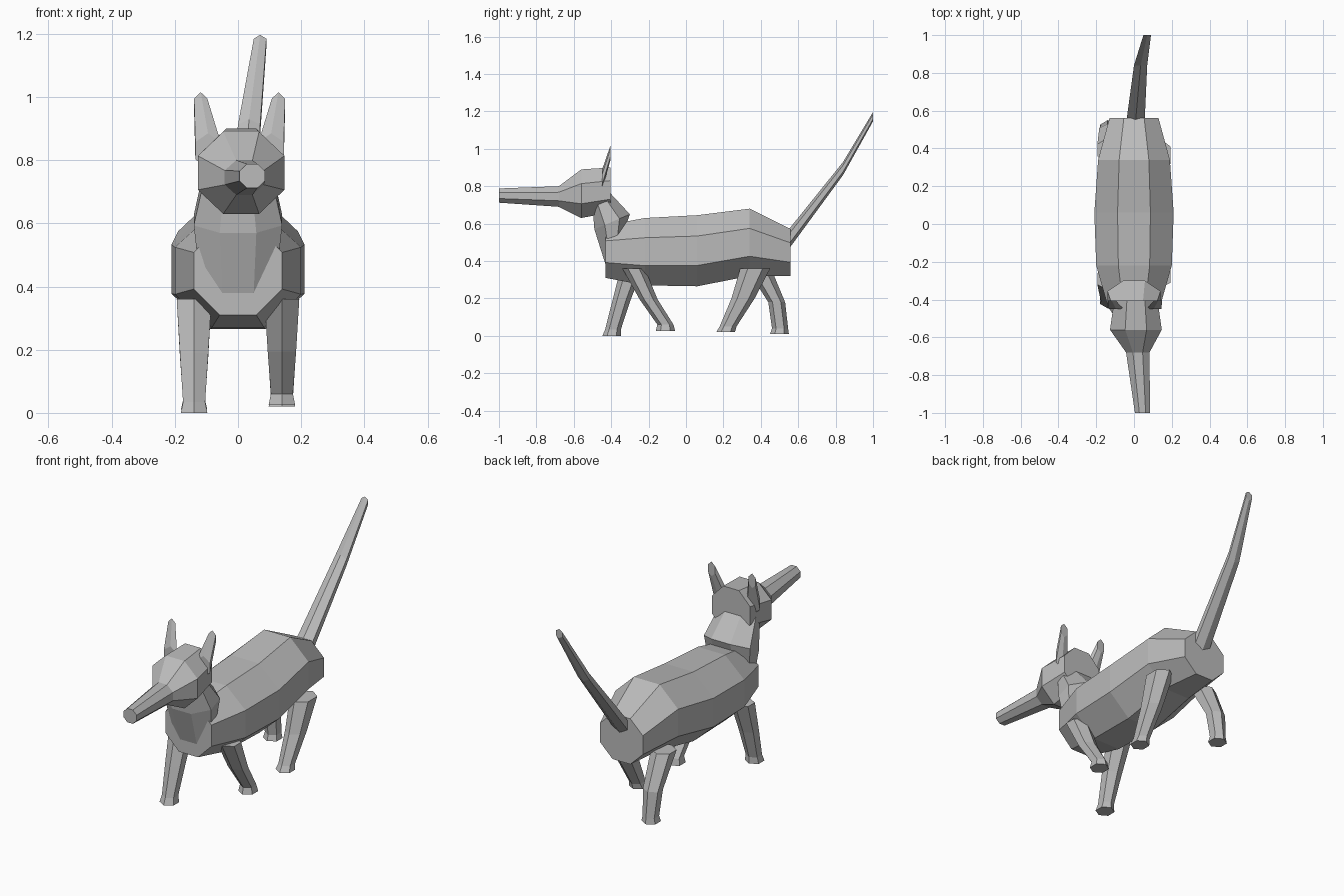
import bpy, bmesh, math

cube = bpy.data.objects.get("Cube")
if cube:
    bpy.data.objects.remove(cube)

grey = bpy.data.materials.new("plain grey")
grey.use_nodes = True
COLOUR = (0.5, 0.5, 0.5, 1)
grey.diffuse_color = COLOUR
grey.node_tree.nodes["Principled BSDF"].inputs["Base Color"].default_value = COLOUR


def loft(name, rings, sides):
    """Skin rings of (x, y, z, half width, lean y, lean z): the second half axis is (0, lean y, lean z)."""
    bm = bmesh.new()
    loops = []
    step = math.tau / sides
    # octagons rest on a flat side, hexagons on a corner
    phase = step / 2 if sides == 8 else math.pi / 2
    u_scale = 1 / math.cos(step / 2)
    v_scale = u_scale if sides == 8 else 1
    for x, y, z, w, vy, vz in rings:
        loop = []
        for i in range(sides):
            a = phase + i * step
            c, s = math.cos(a) * u_scale, math.sin(a) * v_scale
            loop.append(bm.verts.new((x + w * c, y + vy * s, z + vz * s)))
        loops.append(loop)
    for low, high in zip(loops, loops[1:]):
        for i in range(sides):
            j = (i + 1) % sides
            bm.faces.new((low[i], low[j], high[j], high[i]))
    bm.faces.new(loops[0])
    bm.faces.new(loops[-1])
    bmesh.ops.recalc_face_normals(bm, faces=bm.faces)
    mesh = bpy.data.meshes.new(name)
    bm.to_mesh(mesh)
    bm.free()
    mesh.materials.append(grey)
    obj = bpy.data.objects.new(name, mesh)
    bpy.context.collection.objects.link(obj)
    return obj


def upright(x, y, z, w, h):
    return (x, y, z, w, 0, h)


# Trunk, chest to rump
loft("body", [
    upright(0, -0.43, 0.45, 0.14, 0.14),
    upright(0, -0.22, 0.45, 0.20, 0.18),
    upright(0, 0.06, 0.455, 0.21, 0.19),
    upright(0, 0.34, 0.50, 0.19, 0.18),
    upright(0, 0.56, 0.445, 0.13, 0.125),
], 8)

# Neck, leaning forward out of the chest
loft("neck", [
    (0, -0.39, 0.44, 0.12, 0.04, 0.06),
    (0, -0.395, 0.61, 0.14, 0.095, 0.04),
    (0, -0.465, 0.745, 0.11, 0.035, 0.045),
], 8)

# Head and long snout
loft("head", [
    upright(0.01, -0.405, 0.78, 0.115, 0.12),
    upright(0.01, -0.56, 0.76, 0.137, 0.13),
    upright(0.02, -0.68, 0.745, 0.062, 0.055),
    upright(0.045, -1.0, 0.75, 0.04, 0.038),
], 8)

# Raised tail
loft("tail", [
    upright(0.005, 0.51, 0.465, 0.05, 0.055),
    upright(0.035, 0.84, 0.895, 0.035, 0.035),
    upright(0.07, 1.0, 1.172, 0.02, 0.025),
], 6)

# Thin pointed ears
for side, label in ((1, "left"), (-1, "right")):
    loft(label + "_ear", [
        upright(0.005 + side * 0.1, -0.45, 0.83, 0.04, 0.055),
        upright(0.005 + side * 0.123, -0.405, 0.975, 0.021, 0.04),
    ], 6)

# Walking legs: (y, z, half depth) at hip, knee, ankle and sole
strides = {
    "left_front_leg": (1, [(-0.28, 0.36, 0.06), (-0.2, 0.195, 0.048),
                           (-0.11, 0.06, 0.043), (-0.11, 0.025, 0.052)]),
    "right_front_leg": (-1, [(-0.29, 0.36, 0.06), (-0.345, 0.19, 0.048),
                             (-0.39, 0.035, 0.042), (-0.397, 0, 0.05)]),
    "left_back_leg": (1, [(0.37, 0.36, 0.08), (0.305, 0.2, 0.062),
                          (0.225, 0.05, 0.045), (0.212, 0.02, 0.05)]),
    "right_back_leg": (-1, [(0.39, 0.36, 0.065), (0.485, 0.18, 0.045),
                            (0.503, 0.04, 0.043), (0.5, 0.01, 0.05)]),
}
widths = (0.055, 0.045, 0.035, 0.042)
for name, (side, joints) in strides.items():
    loft(name, [(side * 0.139, y, z, w, d, 0) for (y, z, d), w in zip(joints, widths)], 6)
